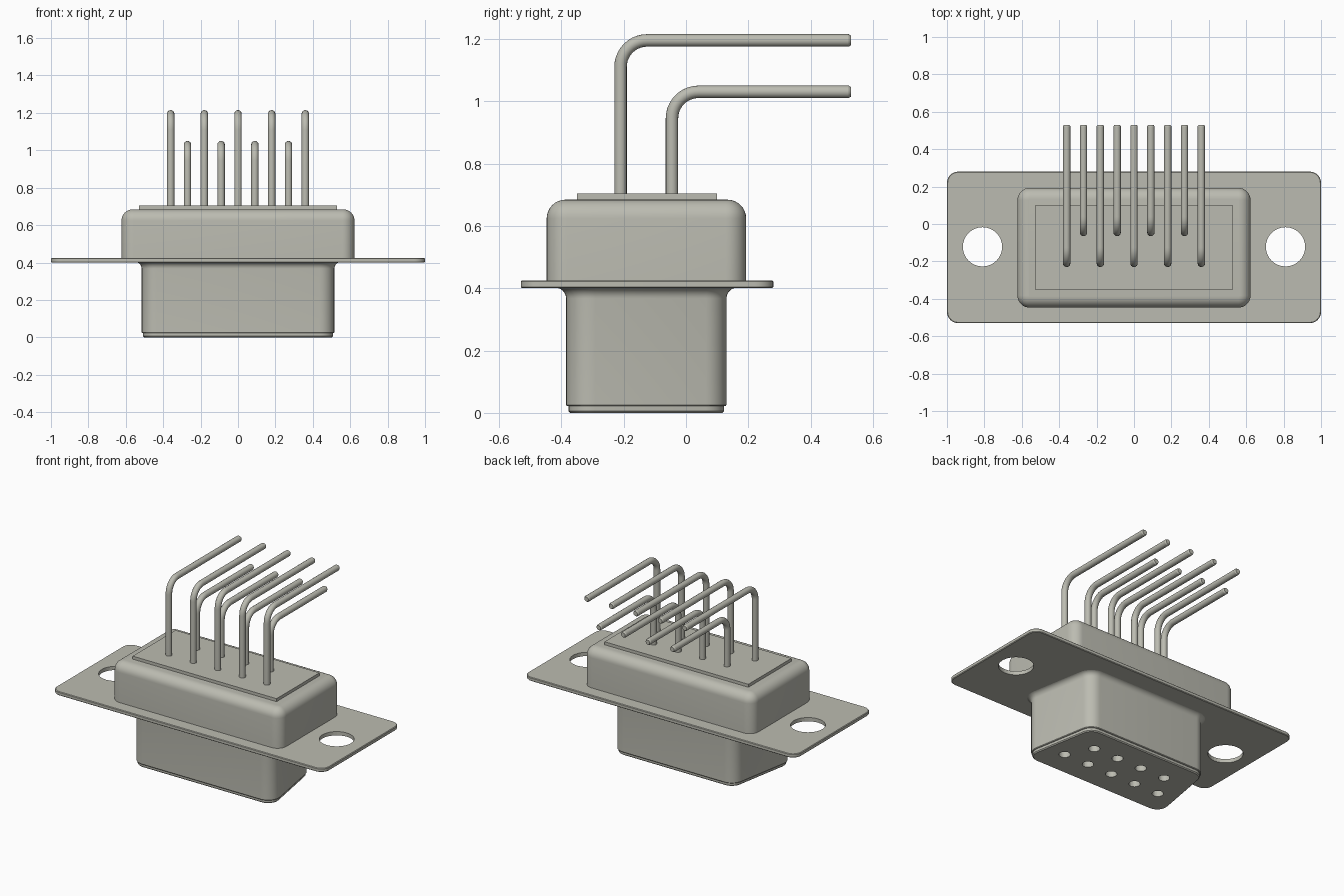
import bpy, bmesh
from math import sin, cos, pi, atan2
from mathutils import Vector

if "Cube" in bpy.data.objects:
    bpy.data.objects.remove(bpy.data.objects["Cube"], do_unlink=True)

# One warm grey metal colour
grey = bpy.data.materials.new("warm grey")
grey.use_nodes = True
grey.diffuse_color = (0.50, 0.50, 0.44, 1)
grey.node_tree.nodes["Principled BSDF"].inputs["Base Color"].default_value = (0.50, 0.50, 0.44, 1)

TALL_Y, SHORT_Y = -0.21, -0.045
TALL_X = [-0.36, -0.18, 0, 0.18, 0.36]
SHORT_X = [-0.27, -0.09, 0.09, 0.27]


def skin(name, rings):
    """Join equal rings of points into a closed, smooth-shaded solid."""
    bm = bmesh.new()
    loops = [[bm.verts.new(p) for p in ring] for ring in rings]
    for a, b in zip(loops, loops[1:]):
        for i in range(len(a)):
            j = (i + 1) % len(a)
            bm.faces.new((a[i], a[j], b[j], b[i]))
    bm.faces.new(loops[0][::-1])
    bm.faces.new(loops[-1])
    bmesh.ops.recalc_face_normals(bm, faces=bm.faces)
    mesh = bpy.data.meshes.new(name)
    bm.to_mesh(mesh)
    bm.free()
    mesh.materials.append(grey)
    obj = bpy.data.objects.new(name, mesh)
    bpy.context.collection.objects.link(obj)
    smooth(obj)
    return obj


def smooth(obj):
    bpy.ops.object.select_all(action="DESELECT")
    obj.select_set(True)
    bpy.context.view_layer.objects.active = obj
    bpy.ops.object.shade_smooth_by_angle(angle=pi / 6)


def rounded(centres, radius, z, steps=8):
    """Outline around counter-clockwise corner centres at the given radius."""
    pts = [Vector(c) for c in centres]
    ring = []
    for i, c in enumerate(pts):
        before, after = c - pts[i - 1], pts[(i + 1) % len(pts)] - c
        a = atan2(-before.x, before.y)
        sweep = (atan2(-after.x, after.y) - a) % (2 * pi)
        for k in range(steps + 1):
            t = a + sweep * k / steps
            ring.append((c.x + radius * cos(t), c.y + radius * sin(t), z))
    return ring


def box_centres(x, y0, y1, r):
    return [(-x + r, y0 + r), (x - r, y0 + r), (x - r, y1 - r), (-x + r, y1 - r)]


def drill(obj, places, radius, z0, z1):
    """Cut vertical round holes, then discard the cutter."""
    bm = bmesh.new()
    for x, y in places:
        made = bmesh.ops.create_cone(bm, cap_ends=True, segments=32, radius1=radius,
                                     radius2=radius, depth=z1 - z0)
        bmesh.ops.translate(bm, verts=made["verts"], vec=(x, y, (z0 + z1) / 2))
    mesh = bpy.data.meshes.new("hole_cutter")
    bm.to_mesh(mesh)
    bm.free()
    mesh.materials.append(grey)
    cutter = bpy.data.objects.new("hole_cutter", mesh)
    cutter.hide_render = True
    bpy.context.collection.objects.link(cutter)
    mod = obj.modifiers.new("holes", "BOOLEAN")
    mod.operation, mod.solver, mod.object = "DIFFERENCE", "EXACT", cutter
    bpy.context.view_layer.objects.active = obj
    bpy.ops.object.modifier_apply(modifier=mod.name)
    bpy.data.objects.remove(cutter, do_unlink=True)
    smooth(obj)


# Mounting flange with two screw holes
c = box_centres(1.0, -0.53, 0.28, 0.06)
flange = skin("mounting_flange", [rounded(c, r, z) for r, z in
              [(0.056, 0.4), (0.06, 0.404), (0.06, 0.421), (0.056, 0.425)]])
drill(flange, [(-0.81, -0.122), (0.81, -0.122)], 0.105, 0.3, 0.5)

# Upper housing with rounded top edge
c = box_centres(0.623, -0.447, 0.193, 0.065)
layers = [(0.065, 0.41)] + [(0.005 + 0.06 * cos(k * pi / 16), 0.624 + 0.06 * sin(k * pi / 16))
                            for k in range(9)]
skin("upper_housing", [rounded(c, r, z) for r, z in layers])

# Tapered lower shell: end insert, wall, and flared fillet into the flange
c = [(-0.435, -0.305), (0.435, -0.305), (0.372, 0.05), (-0.372, 0.05)]
layers = [(0.066, 0), (0.072, 0.006), (0.072, 0.022), (0.077, 0.022), (0.08, 0.026)]
layers += [(0.115 - 0.035 * cos(k * pi / 16), 0.367 + 0.035 * sin(k * pi / 16)) for k in range(9)]
shell = skin("lower_shell", [rounded(c, r, z) for r, z in layers])
sockets = [(x, TALL_Y) for x in TALL_X] + [(x, SHORT_Y) for x in SHORT_X]
drill(shell, sockets, 0.034, -0.1, 0.2)

# Insulator plate on top of the housing
bpy.ops.mesh.primitive_cube_add(size=1, location=(0, -0.125, 0.69))
plate = bpy.context.object
plate.name = "insulator_plate"
plate.scale = (1.056, 0.45, 0.028)
plate.data.materials.append(grey)


def pin(name, x, y, top, radius=0.02, bend=0.085, end=0.53):
    """Round wire rising from the plate and bending towards the back."""
    path = [(y, 0.68, 0, radius)]
    for k in range(11):
        t = k * pi / 20
        path.append((y + bend * (1 - cos(t)), top - bend + bend * sin(t), t, radius))
    path += [(end - 0.008, top, pi / 2, radius), (end, top, pi / 2, radius - 0.005)]
    rings = []
    for py, pz, t, r in path:
        ring = []
        for k in range(16):
            a = k * pi / 8
            ring.append((x + r * cos(a), py + r * sin(a) * cos(t), pz - r * sin(a) * sin(t)))
        rings.append(ring)
    skin(name, rings)


# Two rows of bent pins
for i, x in enumerate(TALL_X):
    pin(f"tall_pin_{i + 1}", x, TALL_Y, 1.195)
for i, x in enumerate(SHORT_X):
    pin(f"short_pin_{i + 1}", x, SHORT_Y, 1.03)
